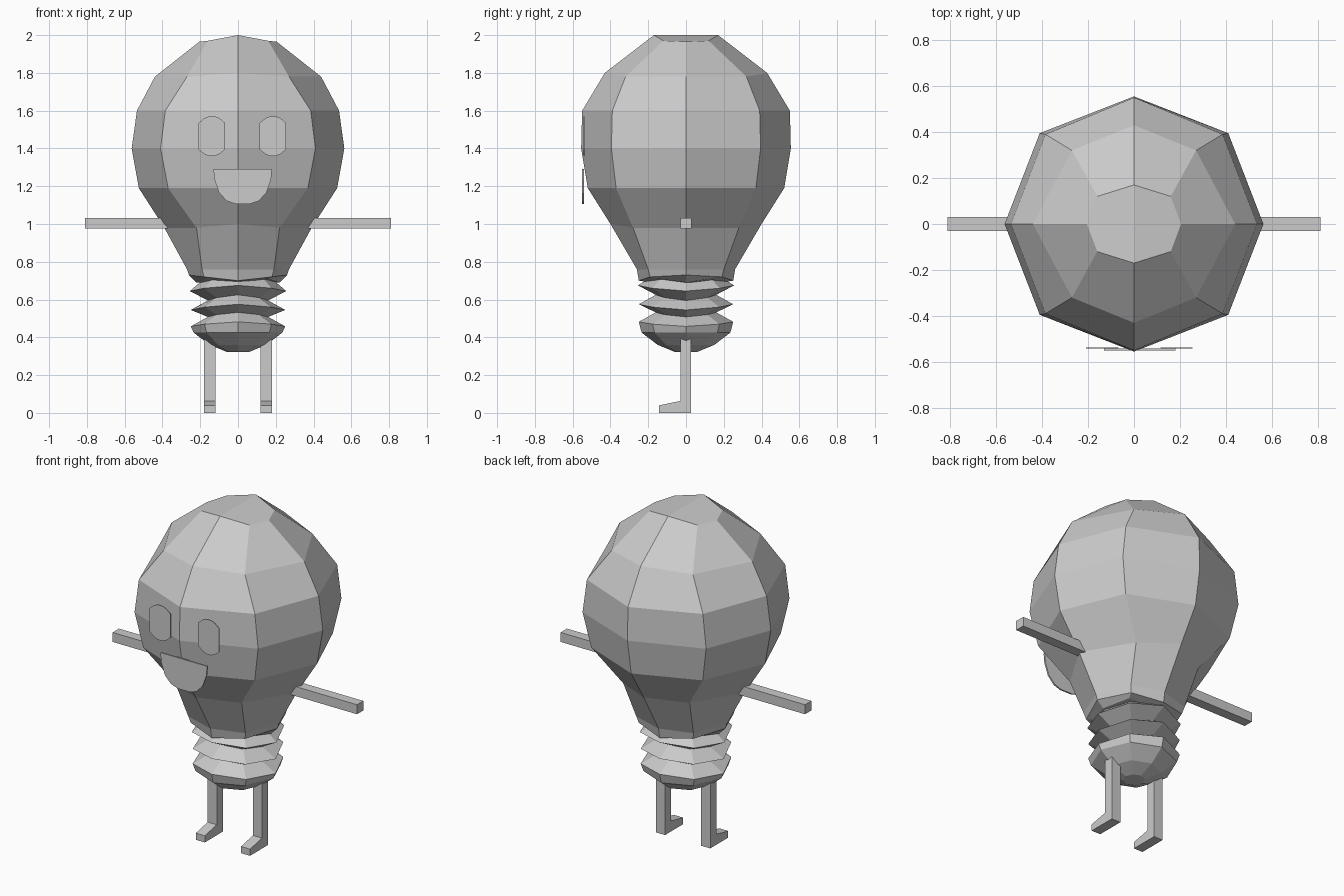
import bpy, bmesh, math

if "Cube" in bpy.data.objects:
    bpy.data.objects.remove(bpy.data.objects["Cube"])

grey = bpy.data.materials.new("light_grey")
grey.diffuse_color = (0.6, 0.6, 0.6, 1)
grey.use_nodes = True
grey.node_tree.nodes["Principled BSDF"].inputs["Base Color"].default_value = grey.diffuse_color


def finish(name, bm):
    bmesh.ops.recalc_face_normals(bm, faces=bm.faces)
    me = bpy.data.meshes.new(name)
    bm.to_mesh(me)
    bm.free()
    me.materials.append(grey)
    ob = bpy.data.objects.new(name, me)
    bpy.context.collection.objects.link(ob)
    return ob


def ring(bm, rx, ry, dx, dy, zx, zy, zd):
    """Eight points: side, diagonal and front radii, each with its own height."""
    pts = [(rx, 0, zx), (dx, dy, zd), (0, ry, zy), (-dx, dy, zd),
           (-rx, 0, zx), (-dx, -dy, zd), (0, -ry, zy), (dx, -dy, zd)]
    return [bm.verts.new(p) for p in pts]


def loft(name, rings):
    bm = bmesh.new()
    loops = [ring(bm, *r) for r in rings]
    for a, b in zip(loops, loops[1:]):
        for i in range(8):
            j = (i + 1) % 8
            bm.faces.new((a[i], a[j], b[j], b[i]))
    for end in (loops[0], loops[-1]):
        # end caps meet along the front-to-back ridge
        bm.faces.new([end[i] for i in (6, 7, 0, 1, 2)])
        bm.faces.new([end[i] for i in (2, 3, 4, 5, 6)])
    return finish(name, bm)


def prism(name, outline, axis, lo, hi):
    """Extrude a 2D outline along axis 0 (points are y,z) or axis 1 (points are x,z)."""
    bm = bmesh.new()

    def place(p, t):
        return (t, p[0], p[1]) if axis == 0 else (p[0], t, p[1])
    a = [bm.verts.new(place(p, lo)) for p in outline]
    b = [bm.verts.new(place(p, hi)) for p in outline]
    n = len(outline)
    bm.faces.new(a)
    bm.faces.new(b)
    for i in range(n):
        j = (i + 1) % n
        bm.faces.new((a[i], a[j], b[j], b[i]))
    return finish(name, bm)


# Glass bulb, from the neck up
loft("glass_bulb", [
    (0.22, 0.19, 0.16, 0.15, 0.69, 0.69, 0.71),
    (0.26, 0.25, 0.18, 0.19, 0.73, 0.70, 0.72),
    (0.27, 0.26, 0.19, 0.20, 0.76, 0.76, 0.76),
    (0.39, 0.40, 0.22, 0.28, 0.98, 1.00, 0.98),
    (0.525, 0.52, 0.37, 0.37, 1.19, 1.19, 1.19),
    (0.563, 0.555, 0.41, 0.395, 1.40, 1.40, 1.40),
    (0.535, 0.55, 0.385, 0.39, 1.60, 1.60, 1.60),
    (0.44, 0.43, 0.27, 0.32, 1.78, 1.80, 1.78),
    (0.205, 0.17, 0.16, 0.12, 1.965, 2.0, 1.97),
])


# Screw base: wavy ridges and grooves, closed by a blunt tip
def thread(r, z, wave):
    d = r * 0.707
    return (r, r, d, d, z - wave, z + wave, z)


loft("screw_base", [
    thread(0.06, 0.323, 0),
    thread(0.15, 0.36, 0),
    thread(0.235, 0.425, 0),
    thread(0.25, 0.47, 0.012),
    thread(0.16, 0.52, 0.012),
    thread(0.25, 0.56, 0.015),
    thread(0.16, 0.61, 0.015),
    thread(0.255, 0.66, 0.015),
    thread(0.18, 0.715, 0.005),
])

# Arms and legs with feet
arm = [(-0.03, 0.975), (0.03, 0.975), (0.03, 1.032), (-0.03, 1.032)]
leg = [(0.027, 0.003), (0.027, 0.39), (-0.03, 0.39), (-0.03, 0.063),
       (-0.143, 0.04), (-0.143, 0.0), (0.027, 0.0)]
leg = leg[1:]
for side, s in (("left", -1), ("right", 1)):
    prism(side + "_arm", arm, 0, s * 0.33, s * 0.811)
    prism(side + "_leg", leg, 0, s * 0.12, s * 0.18)

# Eyes: tall plates with clipped corners
for side, cx in (("left", -0.138), ("right", 0.185)):
    quarter = [(0.07, 0.07), (0.04, 0.095), (0.015, 0.105)]
    top = quarter + [(-x, z) for x, z in reversed(quarter)]
    eye = top + [(-x, -z) for x, z in top]
    prism(side + "_eye", [(cx + x, 1.465 + z) for x, z in eye], 1, -0.542, -0.538)

# Smiling mouth
half = [(0.155, 1.292), (0.15, 1.235), (0.125, 1.165), (0.085, 1.122), (0.04, 1.107)]
mouth = half + [(-x, z) for x, z in reversed(half)]
prism("mouth", [(0.025 + x, z) for x, z in mouth], 1, -0.55, -0.541)
